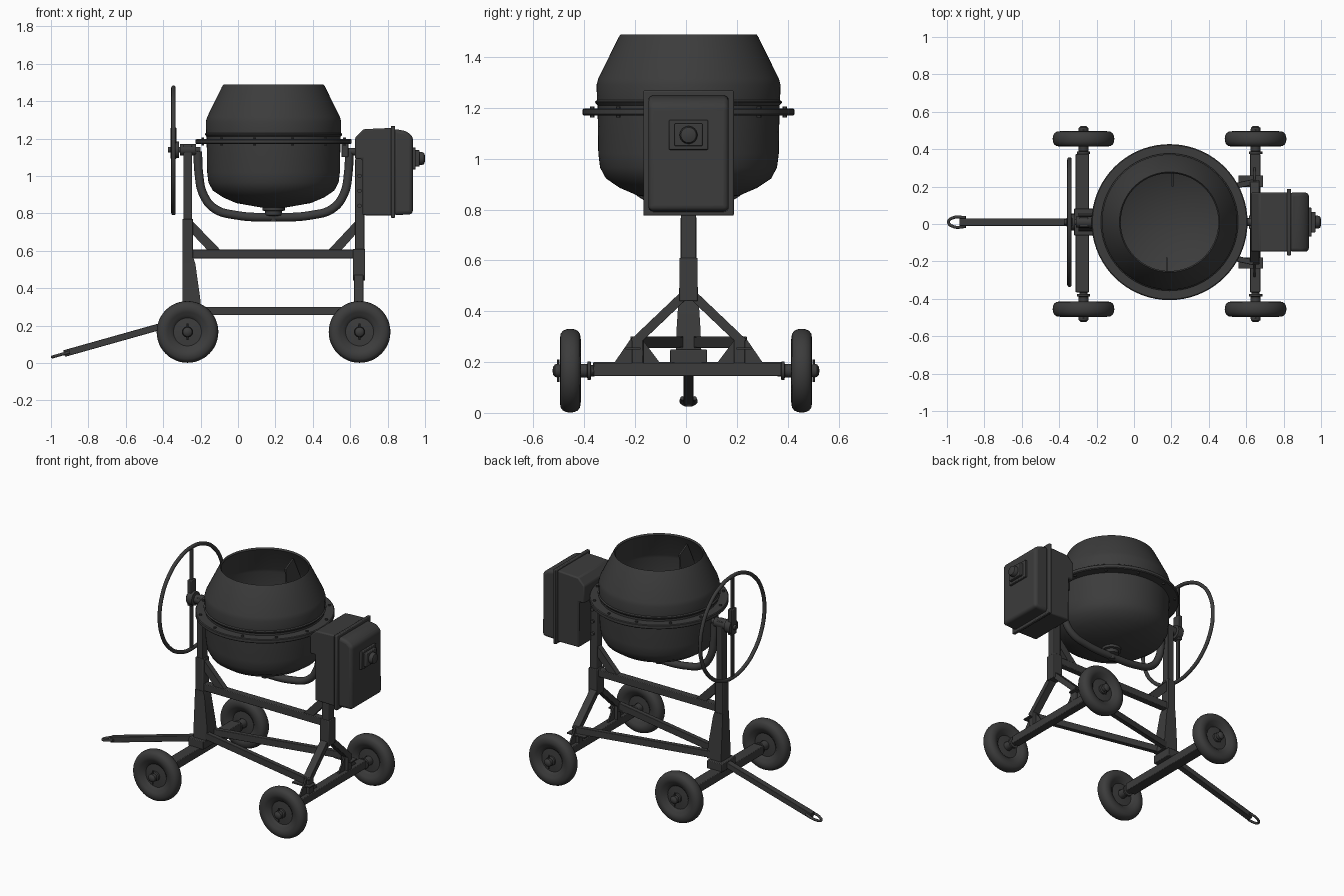
import bpy, bmesh, math
from mathutils import Vector, Matrix

if "Cube" in bpy.data.objects:
    bpy.data.objects.remove(bpy.data.objects["Cube"])

Y = 0.01  # centre plane of the frame
DX = 0.19  # drum axis
mat = bpy.data.materials.new("dark_grey")
mat.diffuse_color = (0.045, 0.045, 0.045, 1)
mat.use_nodes = True
mat.node_tree.nodes["Principled BSDF"].inputs["Base Color"].default_value = mat.diffuse_color


def finish(name, bm, bevel=0.0, angle=35, segs=2):
    bmesh.ops.recalc_face_normals(bm, faces=bm.faces)
    me = bpy.data.meshes.new(name)
    bm.to_mesh(me)
    bm.free()
    me.shade_smooth()
    me.set_sharp_from_angle(angle=math.radians(angle))
    me.materials.append(mat)
    ob = bpy.data.objects.new(name, me)
    bpy.context.collection.objects.link(ob)
    if bevel:
        m = ob.modifiers.new("bevel", 'BEVEL')
        m.width, m.segments, m.limit_method = bevel, segs, 'ANGLE'
    return ob


def box(name, x, y, z, bevel=0.004, segs=2):
    """Box from (min, max) ranges."""
    bm = bmesh.new()
    c = [(a + b) / 2 for a, b in (x, y, z)]
    s = [b - a for a, b in (x, y, z)]
    bmesh.ops.create_cube(bm, size=1, matrix=Matrix.Translation(c) @ Matrix.Diagonal((*s, 1)))
    return finish(name, bm, bevel, segs=segs)


def bar(name, a, b, w, h, bevel=0.003):
    """Rectangular bar between two points."""
    a, b = Vector(a), Vector(b)
    d = b - a
    bm = bmesh.new()
    rot = d.to_track_quat('X', 'Z').to_matrix().to_4x4()
    bmesh.ops.create_cube(bm, size=1, matrix=Matrix.Translation((a + b) / 2) @ rot
                          @ Matrix.Diagonal((d.length, w, h, 1)))
    return finish(name, bm, bevel)


def rod(name, a, b, r, segs=20):
    a, b = Vector(a), Vector(b)
    d = b - a
    bm = bmesh.new()
    bmesh.ops.create_cone(bm, cap_ends=True, segments=segs, radius1=r, radius2=r, depth=d.length,
                          matrix=Matrix.Translation((a + b) / 2) @ d.to_track_quat('Z', 'Y').to_matrix().to_4x4())
    return finish(name, bm)


def prism(name, pts, axis, lo, hi, bevel=0.0, segs=2):
    """Profile extruded along axis: 'x' takes (y, z) points, 'y' takes (x, z)."""
    bm = bmesh.new()
    vs = [bm.verts.new((lo, p, q) if axis == 'x' else (p, lo, q)) for p, q in pts]
    f = bm.faces.new(vs)
    ext = bmesh.ops.extrude_face_region(bm, geom=[f])
    off = Vector((hi - lo, 0, 0)) if axis == 'x' else Vector((0, hi - lo, 0))
    bmesh.ops.translate(bm, vec=off, verts=[v for v in ext['geom'] if isinstance(v, bmesh.types.BMVert)])
    return finish(name, bm, bevel, segs=segs)


def lathe(name, profile, centre, axis=(0, 0, 1), steps=64, closed=False, angle=35):
    """Turn (radius, height) points around an axis."""
    bm = bmesh.new()
    vs = [bm.verts.new((r, 0, h)) for r, h in profile]
    es = [bm.edges.new(p) for p in zip(vs, vs[1:])]
    if closed:
        es.append(bm.edges.new((vs[-1], vs[0])))
    bmesh.ops.spin(bm, geom=vs + es, cent=(0, 0, 0), axis=(0, 0, 1), angle=2 * math.pi, steps=steps)
    bmesh.ops.remove_doubles(bm, verts=bm.verts, dist=1e-5)
    rot = Vector(axis).to_track_quat('Z', 'Y').to_matrix().to_4x4()
    bmesh.ops.transform(bm, matrix=Matrix.Translation(centre) @ rot, verts=bm.verts)
    return finish(name, bm, angle=angle)


def tube(name, pts, r, cyclic=False):
    cu = bpy.data.curves.new(name, 'CURVE')
    cu.dimensions, cu.bevel_depth, cu.bevel_resolution, cu.use_fill_caps = '3D', r, 4, True
    sp = cu.splines.new('BEZIER')
    sp.bezier_points.add(len(pts) - 1)
    for bp, p in zip(sp.bezier_points, pts):
        bp.co, bp.handle_left_type, bp.handle_right_type = p, 'AUTO', 'AUTO'
    sp.use_cyclic_u = cyclic
    cu.materials.append(mat)
    ob = bpy.data.objects.new(name, cu)
    bpy.context.collection.objects.link(ob)
    return ob


# Drum: open shell, rim flange with bolts, inner blades and bottom hub
lathe("drum", [(0, .83), (.07, .832), (.2, .855), (.27, .885), (.325, .922), (.348, .965), (.355, 1.02), (.358, 1.21),
               (.367, 1.22), (.367, 1.225), (.36, 1.23), (.362, 1.29), (.355, 1.315), (.275, 1.478), (.268, 1.488),
               (.261, 1.478), (.343, 1.31), (.348, 1.29), (.345, 1.02), (.315, .93), (.2, .867), (0, .842)],
      (DX, Y, 0), steps=72)
lathe("drum_flange", [(.35, 1.17), (.412, 1.17), (.417, 1.175), (.417, 1.193), (.412, 1.197), (.35, 1.197)],
      (DX, Y, 0), closed=True, steps=72)
for i in range(12):
    t = math.radians(15 + 30 * i)
    x, y = DX + .392 * math.cos(t), Y + .392 * math.sin(t)
    rod("flange_bolt", (x, y, 1.162), (x, y, 1.205), .009, 6)
for s in (-1, 1):
    prism("mixing_blade", [(Y + s * .345, 1.02), (Y + s * .345, 1.29), (Y + s * .27, 1.44),
                           (Y + s * .19, 1.40), (Y + s * .22, 1.1)], 'x', DX + s * .015 - .005, DX + s * .015 + .005)
lathe("drum_hub", [(0, .755), (.02, .757), (.025, .785), (.045, .79), (.045, .812), (.06, .815), (.06, .835), (0, .835)],
      (DX, Y, 0), steps=24)

# Yoke: bent tube below the drum, with a pivot at both ends
half = [(.405, 1.13), (.40, 1.02), (.375, .90), (.315, .825), (.2, .79)]
path = [(DX - a, Y, z) for a, z in half] + [(DX, Y, .78)] + [(DX + a, Y, z) for a, z in half[::-1]]
tube("yoke", path, .023)
box("yoke_pivot_block", (.553, .59), (Y - .035, Y + .035), (1.1, 1.19))
rod("right_pivot_shaft", (.56, Y, 1.13), (.68, Y, 1.13), .02)
rod("left_pivot_shaft", (-.375, Y, 1.14), (-.2, Y, 1.14), .016)
rod("left_pivot_bearing", (-.31, Y, 1.14), (-.225, Y, 1.14), .03)

# Tilting handwheel
ring = [(-.345, Y + .335 * math.sin(k * math.pi / 8), 1.137 + .335 * math.cos(k * math.pi / 8)) for k in range(16)]
tube("handwheel_rim", ring, .012, True)
box("handwheel_spoke", (-.351, -.339), (Y - .015, Y + .015), (.805, 1.47))
box("handwheel_plate", (-.36, -.33), (Y - .025, Y + .025), (1.09, 1.26))
rod("handwheel_hub", (-.355, Y, 1.14), (-.315, Y, 1.14), .045)

# Left post with foot gusset
box("left_post", (-.298, -.24), (Y - .031, Y + .031), (.2, .77))
box("left_post_upper", (-.291, -.245), (Y - .026, Y + .026), (.75, 1.165))
bm = bmesh.new()
rings = [[bm.verts.new((x, Y + sy * w, z)) for x, sy in ((-.298, -1), (x1, -1), (x1, 1), (-.298, 1))]
         for z, w, x1 in ((.25, .05, -.195), (.33, .047, -.2), (.53, .034, -.228), (.56, .034, -.238))]
for p, q in zip(rings, rings[1:]):
    for i in range(4):
        bm.faces.new((p[i], p[(i + 1) % 4], q[(i + 1) % 4], q[i]))
bm.faces.new(rings[0])
bm.faces.new(rings[-1])
finish("left_post_gusset", bm)
box("steering_block", (-.32, -.21), (Y - .072, Y + .072), (.195, .25))

# Right post, sleeve, splayed legs and their foot gussets
box("right_post", (.625, .675), (Y - .03, Y + .03), (.46, 1.09))
box("right_post_sleeve", (.615, .68), (Y - .036, Y + .036), (.44, .61))
for z in (.84, .92, 1.0):
    rod("post_bolt", (.65, Y - .042, z), (.65, Y + .042, z), .012, 6)
for s in (-1, 1):
    bar("right_leg", (.645, Y + s * .005, .475), (.645, Y + s * .215, .275), .05, .036)
    box("leg_foot", (.62, .67), (Y + s * .2 - .022, Y + s * .2 + .022), (.185, .3))
    prism("foot_gusset", [(Y + s * .225, .295), (Y + s * .295, .193), (Y + s * .11, .193), (Y + s * .175, .28)],
          'x', .64, .65)
    bar("lower_frame_bar", (-.23, Y + s * .03, .278), (.64, Y + s * .215, .278), .03, .045)
    box("frame_bracket", (.56, .69), (Y + s * .218 - .03, Y + s * .218 + .03), (.25, .258), 0)

# Upper crossbar with corner braces
box("crossbar", (-.25, .63), (Y - .022, Y + .022), (.558, .606))
prism("left_brace", [(-.245, .76), (-.245, .69), (-.16, .6), (-.09, .6)], 'y', Y - .018, Y + .018)
prism("right_brace", [(.63, .76), (.63, .69), (.55, .6), (.48, .6)], 'y', Y - .018, Y + .018)

# Axles and wheels
box("left_axle", (-.312, -.24), (-.365, .375), (.145, .2))
box("right_axle", (.62, .675), (-.365, .375), (.145, .197))
side = [(.03, .018), (.075, .014), (.092, .03), (.1, .032), (.106, .037), (.125, .041), (.145, .038), (.157, .029), (.163, .015)]
wheel = side + [(.165, 0)] + [(r, -h) for r, h in side[::-1]]
for cx, side_name in ((-.27, "left"), (.65, "right")):
    for s in (-1, 1):
        y = s * .455
        lathe(side_name + "_wheel", wheel, (cx, y, .166), (0, s, 0), 48, True)
        lathe(side_name + "_wheel_hub",
              [(0, -.095), (.022, -.095), (.022, -.082), (.036, -.08), (.036, -.068), (.026, -.066), (.03, .03),
               (.022, .035), (.027, .045), (.025, .06), (.015, .068), (0, .07)], (cx, y, .166), (0, s, 0), 24)
        rod(side_name + "_wheel_pin", (cx, s * .503, .122), (cx, s * .503, .21), .005, 8)

# Tow bar with eye
bar("tow_bar", (-.93, Y, .05), (-.29, Y, .23), .04, .036)
tube("tow_eye", [(-.90, Y - .024, .058), (-.965, Y - .024, .04), (-.992, Y, .032), (-.965, Y + .024, .04),
                 (-.90, Y + .024, .058)], .008)

# Motor housing, flange, rounded cover and switch
prism("motor_housing", [(.665, .79), (.665, 1.09), (.626, 1.09), (.626, 1.205), (.67, 1.25), (.83, 1.257), (.83, .788)],
      'y', Y - .158, Y + .158, .008)
box("motor_flange", (.818, .84), (Y - .178, Y + .178), (.776, 1.268), .005)
prism("motor_cover", [(.83, .79), (.83, 1.252), (.9, 1.24), (.935, 1.21), (.935, .795)], 'y', Y - .158, Y + .158, .02, 4)
box("switch_plate", (.93, .95), (Y - .077, Y + .077), (1.035, 1.152))
box("switch_body", (.94, .97), (Y - .055, Y + .055), (1.05, 1.138))
lathe("switch_knob", [(0, 0), (.035, 0), (.035, .015), (.03, .028), (.018, .032), (0, .033)],
      (.967, Y, 1.093), (1, 0, 0), 24)
